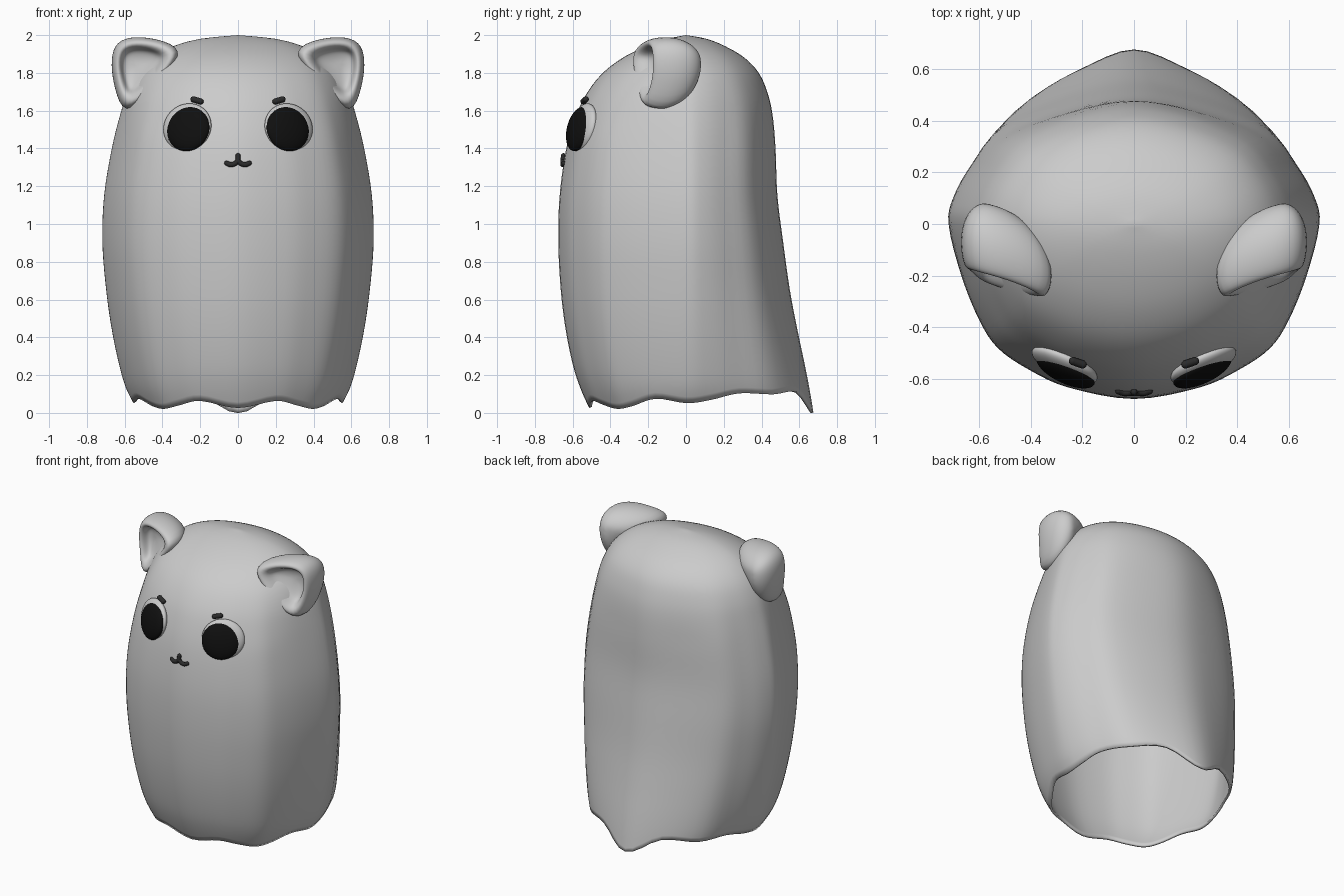
import bpy, bmesh, math
from mathutils import Vector, Matrix

if "Cube" in bpy.data.objects:
    bpy.data.objects.remove(bpy.data.objects["Cube"])


def spline(pts, u):
    """Catmull-Rom through a list of tuples, u measured in list indices."""
    n = len(pts) - 1
    i = max(0, min(int(u), n - 1))
    t = u - i
    a, b, c, d = (Vector(pts[max(0, min(n, i + k))]) for k in (-1, 0, 1, 2))
    return 0.5 * (2 * b + (c - a) * t + (2 * a - 5 * b + 4 * c - d) * t * t
                  + (3 * b - a - 3 * c + d) * t ** 3)


def finish(bm, name, mat=None):
    bmesh.ops.recalc_face_normals(bm, faces=bm.faces)
    for f in bm.faces:
        f.smooth = True
    me = bpy.data.meshes.new(name)
    bm.to_mesh(me)
    bm.free()
    ob = bpy.data.objects.new(name, me)
    bpy.context.collection.objects.link(ob)
    if mat:
        me.materials.append(mat)
    return ob


def skin(bm, rings):
    """Quads between successive closed rings of vertices."""
    for r, s in zip(rings, rings[1:]):
        for i in range(len(r)):
            j = (i + 1) % len(r)
            bm.faces.new((r[i], r[j], s[j], s[i]))


black = bpy.data.materials.new("black")
black.diffuse_color = (0.005, 0.005, 0.005, 1)
black.use_nodes = True
black.node_tree.nodes["Principled BSDF"].inputs["Base Color"].default_value = black.diffuse_color
dark = bpy.data.materials.new("dark_grey")
dark.diffuse_color = (0.025, 0.025, 0.025, 1)
dark.use_nodes = True
dark.node_tree.nodes["Principled BSDF"].inputs["Base Color"].default_value = dark.diffuse_color

# Draped body: rows of (z, half width, front depth, back depth)
rows = [(0, .525, .50, .675), (.12, .59, .555, .655), (.25, .63, .598, .63),
        (.44, .67, .637, .59), (.65, .70, .663, .55), (.9, .72, .676, .515),
        (1.15, .711, .669, .484), (1.4, .67, .634, .474), (1.58, .625, .58, .458),
        (1.7, .585, .52, .43), (1.8, .53, .44, .385), (1.88, .45, .335, .31),
        (1.94, .345, .215, .21), (1.98, .2, .1, .11), (2.0, 0, 0, 0)]
# Half section from front centre round the side to back centre: (unit x, unit y, hem height)
section = [(0, -1, .035), (.35, -.935, .07), (.56, -.835, .05), (.73, -.71, .03),
           (.83, -.55, .045), (.925, -.3, .08), (.995, 0, .06), (.97, .2, .075),
           (.88, .43, .105), (.72, .70, .1), (.38, .9, .11), (0, 1, .003)]
last = len(section) - 1
# mirrored end points keep the front and back centre lines smooth
padded = [(-section[1][0],) + section[1][1:]] + section + [(-section[-2][0],) + section[-2][1:]]
HALF, K = 44, 56
bm = bmesh.new()
rings = []
for k in range(K):
    ring = []
    for c in range(2 * HALF):
        side = 1 if c <= HALF else -1
        u = (c if c <= HALF else 2 * HALF - c) / HALF * last
        sx, sy, h = spline(padded, u + 1)
        start = max(0, h) / .12
        v = start + (len(rows) - 1 - start) * k / K
        z, w, f, b = spline(rows, v)
        # the folds fade into a round crown
        fade = .8 * max(0, min(1, (z - 1.45) / .4))
        q = 1 + fade * (1 / math.hypot(sx, sy) - 1)
        ring.append(bm.verts.new((side * sx * q * w, sy * q * (f if sy < 0 else b), z)))
    rings.append(ring)
skin(bm, rings)
top = bm.verts.new((0, 0, 2))
for i in range(2 * HALF):
    bm.faces.new((rings[-1][i], rings[-1][(i + 1) % (2 * HALF)], top))
body = finish(bm, "body")
shell = body.modifiers.new("cloth_thickness", 'SOLIDIFY')
shell.thickness = 0.015
shell.offset = -1

# Ears: rounded triangle lofted from a hollow front to a domed back
ear_outline = [(.28, 1.925), (.43, 1.985), (.58, 1.995), (.66, 1.95), (.674, 1.84),
               (.655, 1.72), (.605, 1.57), (.48, 1.67), (.37, 1.80)]
ear_layers = [(.15, .06), (.42, .052), (.56, .035), (.63, 0), (.74, -.022), (.9, -.015),
              (1, .04), (1.01, .11), (.88, .18), (.62, .232), (.28, .26)]
cx, cz = .535, 1.84
for s, tag in ((1, "right"), (-1, "left")):
    bm = bmesh.new()
    rings = []
    for scale, dy in ear_layers:
        ring = []
        for x, z in ear_outline:
            px, pz = cx + (x - cx) * scale, cz + (z - cz) * scale
            forward = max(0, .2 * (cx - px) + .22 * (cz - pz))
            py = -.2 + (px - .48) * .28 + dy - forward
            ring.append(bm.verts.new((s * px, py, pz)))
        rings.append(ring)
    skin(bm, rings)
    bm.faces.new(rings[0])
    bm.faces.new(rings[-1])
    ear = finish(bm, tag + "_ear")
    sub = ear.modifiers.new("smooth", 'SUBSURF')
    sub.levels = sub.render_levels = 2


def ellipsoid(name, centre, radii, turn, tilt, mat=None):
    bm = bmesh.new()
    bmesh.ops.create_uvsphere(bm, u_segments=40, v_segments=24, radius=1)
    m = (Matrix.Translation(centre) @ Matrix.Rotation(turn, 4, 'Z')
         @ Matrix.Rotation(tilt, 4, 'X') @ Matrix.Diagonal((*radii, 1)))
    bmesh.ops.transform(bm, matrix=m, verts=bm.verts)
    return finish(bm, name, mat)


def tube(name, paths, radius, mat):
    """Round tubes along smooth paths, with spheres on the ends."""
    bm = bmesh.new()
    for path in paths:
        n = (len(path) - 1) * 5
        pts = [spline(path, i / 5) for i in range(n + 1)]
        rings = []
        for i, p in enumerate(pts):
            d = (pts[min(i + 1, n)] - pts[max(i - 1, 0)]).normalized()
            a = d.cross(Vector((0, 1, 0))).normalized()
            b = d.cross(a)
            rings.append([bm.verts.new(p + radius * (a * math.cos(t * math.pi / 6)
                          + b * math.sin(t * math.pi / 6))) for t in range(12)])
        skin(bm, rings)
        for p in (pts[0], pts[-1]):
            bmesh.ops.create_uvsphere(bm, u_segments=12, v_segments=8, radius=radius,
                                      matrix=Matrix.Translation(p))
    return finish(bm, name, mat)


# Eyes and brows
for s, tag in ((1, "right"), (-1, "left")):
    turn, tilt = s * math.radians(25), math.radians(-13)
    ellipsoid(tag + "_eye_white", (s * .268, -.545, 1.512), (.138, .045, .129), turn, tilt)
    ellipsoid(tag + "_pupil", (s * .264, -.568, 1.503), (.122, .041, .12), turn, tilt, black)
    tube(tag + "_brow", [[(s * .198, -.543, 1.649), (s * .236, -.53, 1.66)]], .016, dark)

# Mouth: two small curls meeting under a short stem
y = -.652
tube("mouth", [[(-.06, y + .006, 1.322), (-.04, y, 1.314), (-.015, y, 1.32), (0, y, 1.335),
                (.015, y, 1.32), (.04, y, 1.314), (.06, y + .006, 1.322)],
               [(0, y, 1.332), (0, y + .003, 1.362)]], .013, dark)
